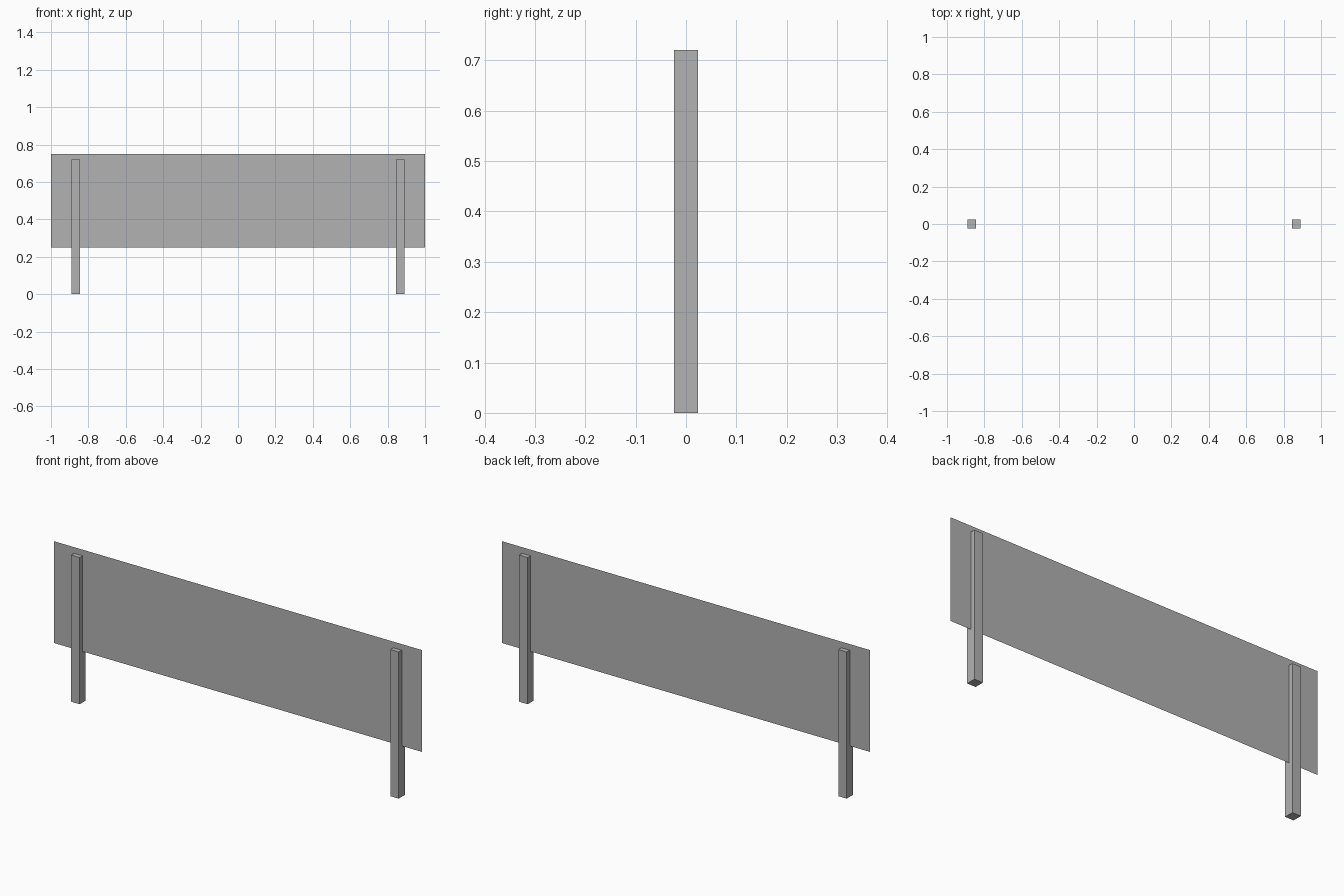
import bpy

cube = bpy.data.objects.get("Cube")
if cube:
    bpy.data.objects.remove(cube, do_unlink=True)

# Single grey material
GREY = (0.448, 0.448, 0.448, 1)
grey = bpy.data.materials.new("plain grey")
grey.use_nodes = True
grey.diffuse_color = GREY
bsdf = next(n for n in grey.node_tree.nodes if n.type == 'BSDF_PRINCIPLED')
bsdf.inputs["Base Color"].default_value = GREY


def add_mesh(name, verts, faces):
    mesh = bpy.data.meshes.new(name)
    mesh.from_pydata(verts, [], faces)
    mesh.materials.append(grey)
    obj = bpy.data.objects.new(name, mesh)
    bpy.context.collection.objects.link(obj)
    return obj


# Paper-thin upright board
add_mesh("board_panel",
         [(-1, 0, 0.25), (1, 0, 0.25), (1, 0, 0.75), (-1, 0, 0.75)],
         [(0, 1, 2, 3)])

# Square posts that the board passes through
POST_X, POST_WIDTH, POST_DEPTH, POST_HEIGHT = 0.867, 0.046, 0.047, 0.72
for name, side in (("left_post", 1), ("right_post", -1)):
    bpy.ops.mesh.primitive_cube_add(size=1, location=(side * POST_X, 0, POST_HEIGHT / 2))
    post = bpy.context.object
    post.name = name
    post.scale = (POST_WIDTH, POST_DEPTH, POST_HEIGHT)
    bpy.ops.object.transform_apply(location=False, rotation=False, scale=True)
    post.data.materials.append(grey)
